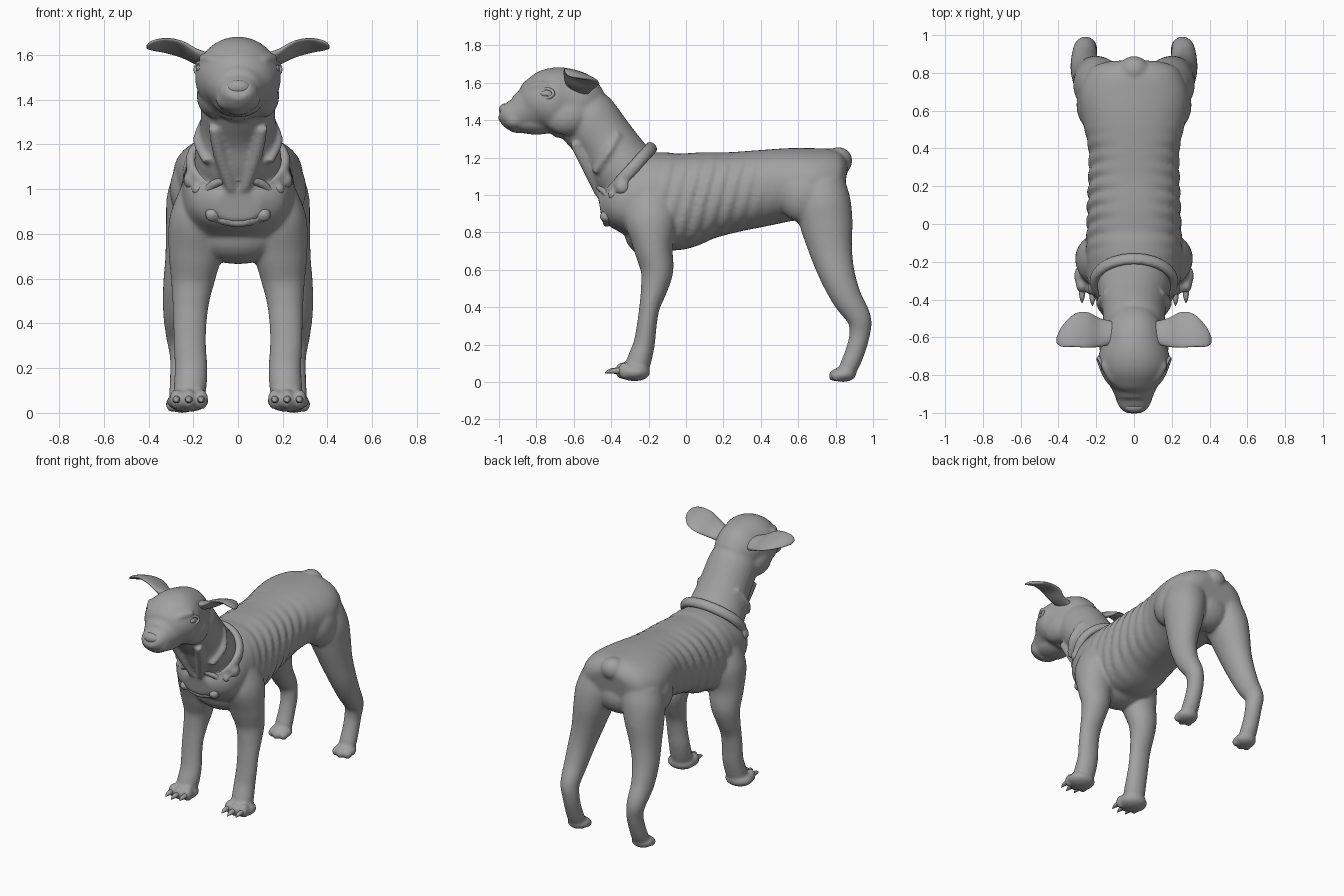
import bpy, bmesh, math
from mathutils import Vector, Matrix

cube = bpy.data.objects.get("Cube")
if cube:
    bpy.data.objects.remove(cube, do_unlink=True)

GREY = (0.36, 0.36, 0.36, 1)
mat = bpy.data.materials.new("plain grey")
mat.use_nodes = True
mat.diffuse_color = GREY
for node in mat.node_tree.nodes:
    if node.type == 'BSDF_PRINCIPLED':
        node.inputs["Base Color"].default_value = GREY

X, Y, Z = Vector((1, 0, 0)), Vector((0, 1, 0)), Vector((0, 0, 1))
SIDES = (1, -1)


def resample(stations, steps):
    """Smooth Catmull-Rom interpolation through the stations."""
    out = []
    last = len(stations) - 1
    for i in range(last):
        quad = [stations[max(0, min(last, i + k))] for k in (-1, 0, 1, 2)]
        for s in range(steps):
            t = s / steps
            out.append([0.5 * (2 * b + (c - a) * t + (2 * a - 5 * b + 4 * c - d) * t * t
                               + (3 * b - a - 3 * c + d) * t ** 3)
                        for a, b, c, d in zip(*quad)])
    return out + [list(stations[-1])]


def loft(bm, stations, wide=X, steps=6, closed=False, power=1.0, side=1, sides=32):
    """Skin of rings; a station is x, y, z, half width along 'wide', half depth."""
    pts = stations if closed else resample(stations, steps)
    mid = [Vector((p[0] * side, p[1], p[2])) for p in pts]
    n = len(pts)
    rings = []
    for i, p in enumerate(pts):
        ahead = mid[(i + 1) % n] if closed else mid[min(i + 1, n - 1)]
        behind = mid[i - 1] if closed else mid[max(i - 1, 0)]
        deep = (ahead - behind).cross(wide).normalized()
        ring = []
        for k in range(sides):
            a = math.tau * k / sides
            c, s = (math.copysign(abs(f) ** power, f) for f in (math.cos(a), math.sin(a)))
            ring.append(bm.verts.new(mid[i] + wide * p[3] * c + deep * p[4] * s))
        rings.append(ring)
    faces = []
    for i in range(n if closed else n - 1):
        r, q = rings[i], rings[(i + 1) % n]
        for k in range(sides):
            j = (k + 1) % sides
            faces.append(bm.faces.new((r[k], r[j], q[j], q[k])))
    if not closed:
        faces += [bm.faces.new(rings[0]), bm.faces.new(rings[-1])]
    bmesh.ops.recalc_face_normals(bm, faces=faces)
    return [v for ring in rings for v in ring]


def blob(bm, centre, radii):
    """Ellipsoid."""
    m = Matrix.Translation(centre) @ Matrix.Diagonal((*radii, 1))
    bmesh.ops.create_uvsphere(bm, u_segments=24, v_segments=14, radius=1, matrix=m)


def finish(bm, name, fuse=False):
    mesh = bpy.data.meshes.new(name)
    bm.to_mesh(mesh)
    bm.free()
    mesh.materials.append(mat)
    for poly in mesh.polygons:
        poly.use_smooth = True
    ob = bpy.data.objects.new(name, mesh)
    bpy.context.collection.objects.link(ob)
    if fuse:
        remesh = ob.modifiers.new("fuse", 'REMESH')
        remesh.mode = 'VOXEL'
        remesh.voxel_size = 0.01
        remesh.use_smooth_shade = True
        relax = ob.modifiers.new("relax", 'SMOOTH')
        relax.factor = 0.5
        relax.iterations = 10
    return ob


# Torso, with broad rib ridges pushed out of the flanks
body = bmesh.new()
torso = [(-.46, .93, .1, .07), (-.4, .94, .2, .13), (-.3, .96, .245, .22), (-.18, .97, .25, .255),
         (-.05, .965, .24, .26), (.1, .995, .232, .235), (.25, 1.015, .228, .215),
         (.4, 1.035, .235, .205), (.55, 1.055, .275, .195), (.68, 1.06, .29, .19),
         (.78, 1.057, .26, .186), (.83, 1.053, .22, .155), (.85, 1.05, .15, .1)]
for v in loft(body, [(0, *s) for s in torso], steps=10, power=.9, sides=48):
    along = v.co.y - 0.25 * (v.co.z - 1)
    fade = max(0, 1 - ((along - .13) / .36) ** 2) * min(1, abs(v.co.x) / .18)
    v.co.x += math.copysign(.022 * fade * math.cos(math.tau * (along - .02) / .15), v.co.x)
# Breastbone between the forelegs, and pelvis between the thighs
blob(body, (0, -.18, .8), (.21, .15, .135))
blob(body, (0, .735, .98), (.18, .12, .135))

# Neck and head
loft(body, [(0, -.18, .98, .19, .17), (0, -.33, 1.13, .195, .18), (0, -.43, 1.28, .17, .162),
            (0, -.54, 1.42, .16, .165), (0, -.6, 1.5, .12, .12)])
head = [(-.46, 1.46, .1, .1), (-.54, 1.475, .15, .165), (-.64, 1.49, .172, .187),
        (-.72, 1.495, .192, .183), (-.79, 1.477, .172, .155), (-.85, 1.45, .13, .118),
        (-.92, 1.432, .097, .095), (-.965, 1.44, .08, .066), (-.99, 1.45, .055, .04)]
loft(body, [(0, *s) for s in head])
# Lower jaw and chin
blob(body, (0, -.8, 1.39), (.11, .15, .068))
blob(body, (0, -.9, 1.365), (.06, .055, .035))

# Tail stub
blob(body, (0, .815, 1.182), (.08, .075, .074))

front_leg = [(.17, -.2, 1.02, .08, .1), (.185, -.19, .88, .12, .14), (.19, -.175, .72, .12, .105),
             (.2, -.155, .6, .1, .088), (.21, -.17, .5, .083, .072), (.215, -.195, .4, .075, .055),
             (.215, -.21, .3, .073, .053), (.21, -.225, .2, .073, .058), (.215, -.255, .1, .073, .065),
             (.22, -.27, .05, .06, .05)]
hind_leg = [(.16, .715, 1.08, .125, .13), (.178, .73, .97, .14, .148), (.197, .75, .85, .125, .142),
            (.225, .775, .7, .1, .115), (.25, .81, .57, .085, .095), (.262, .86, .45, .073, .08),
            (.26, .925, .34, .062, .065), (.25, .928, .25, .055, .055), (.25, .9, .15, .055, .052),
            (.25, .87, .08, .058, .05), (.25, .85, .04, .05, .035)]
for side in SIDES:
    # Legs, flanks, paws and toes
    loft(body, front_leg, side=side)
    loft(body, hind_leg, side=side)
    blob(body, (.2 * side, .63, 1.0), (.105, .14, .15))
    blob(body, (.225 * side, -.275, .052), (.095, .085, .048))
    blob(body, (.25 * side, .84, .04), (.075, .07, .04))
    for toe in (-1, 0, 1):
        bow = .015 * abs(toe)
        blob(body, ((.22 + .055 * toe) * side, -.34 + bow, .06), (.033, .04, .046))
        blob(body, ((.25 + .045 * toe) * side, .79 + bow, .032), (.027, .03, .03))
    # Cheeks, jowls and brows
    blob(body, (.11 * side, -.64, 1.42), (.075, .12, .1))
    blob(body, (.042 * side, -.915, 1.402), (.058, .058, .052))
    loft(body, [(.045, -.86, 1.54, .018, .018), (.11, -.82, 1.575, .024, .024),
                (.165, -.74, 1.59, .018, .018)], wide=Z, side=side)
    # Throat tendons and neck folds
    loft(body, [(.11, -.6, 1.28, .025, .025), (.08, -.53, 1.15, .03, .03),
                (.03, -.46, 1.0, .025, .025)], side=side)
    loft(body, [(.14, -.36, 1.33, .02, .02), (.18, -.42, 1.22, .022, .022),
                (.14, -.49, 1.12, .02, .02)], side=side)
finish(body, "body", fuse=True)

# Collar around the base of the neck, with lumps
collar = bmesh.new()
lean = Vector((0, .67, .742))
turn = [math.tau * i / 64 for i in range(64)]
loft(collar, [(*(Vector((0, -.305, 1.12)) + X * .21 * math.cos(a) + lean * .18 * math.sin(a)),
               .036, .026) for a in turn], wide=X.cross(lean), closed=True, sides=16)
for side in SIDES:
    blob(collar, (.215 * side, -.34, 1.04), (.03, .04, .04))
    blob(collar, (.18 * side, -.39, 1.0), (.03, .03, .03))
finish(collar, "collar", fuse=True)

# Raised chest rim with lumps
rim = bmesh.new()
path = []
for a in turn:
    x, h = .155 * math.cos(a), .1 * math.sin(a)
    path.append((x, -.448 + 2.2 * x * x - .25 * h, .95 + h, .024, .022))
loft(rim, path, wide=Y, closed=True, sides=12)
for side in SIDES:
    blob(rim, (.115 * side, -.43, .885), (.033, .033, .033))
    blob(rim, (.05 * side, -.425, .86), (.035, .025, .022))
finish(rim, "chest_rim", fuse=True)

# Nose
nose = bmesh.new()
blob(nose, (0, -.968, 1.455), (.055, .032, .034))
finish(nose, "nose")

ear = [(.1, -.575, 1.565, .06, .035), (.18, -.575, 1.59, .08, .024), (.25, -.56, 1.625, .1, .018),
       (.32, -.565, 1.642, .091, .016), (.38, -.595, 1.642, .058, .014),
       (.407, -.615, 1.635, .022, .006)]
eye_facing = Vector((.9, -.38, .2)).normalized()
for side, label in zip(SIDES, ("left", "right")):
    # Ears
    bm = bmesh.new()
    loft(bm, ear, wide=Vector((0, .94, -.34)), side=side)
    finish(bm, label + "_ear")
    # Eyes with a lid rim
    bm = bmesh.new()
    spot = Vector((.165, -.745, 1.54))
    blob(bm, (spot.x * side, spot.y, spot.z), (.022, .034, .02))
    facing = Vector((eye_facing.x * side, eye_facing.y, eye_facing.z))
    across = Z.cross(eye_facing).normalized()
    up = eye_facing.cross(across)
    lid = [spot + eye_facing * .008 + across * .042 * math.cos(a) + up * .025 * math.sin(a)
           for a in turn]
    loft(bm, [(*p, .01, .009) for p in lid], wide=facing, closed=True, side=side, sides=8)
    finish(bm, label + "_eye")
    # Claws
    bm = bmesh.new()
    for toe in (-1, 0, 1):
        x, y = .22 + .055 * toe, -.36 + .015 * abs(toe)
        loft(bm, [(x, y, .06, .018, .018), (x, y - .045, .058, .013, .013),
                  (x, y - .073, .048, .002, .002)], side=side, sides=12)
    finish(bm, label + "_claws")
